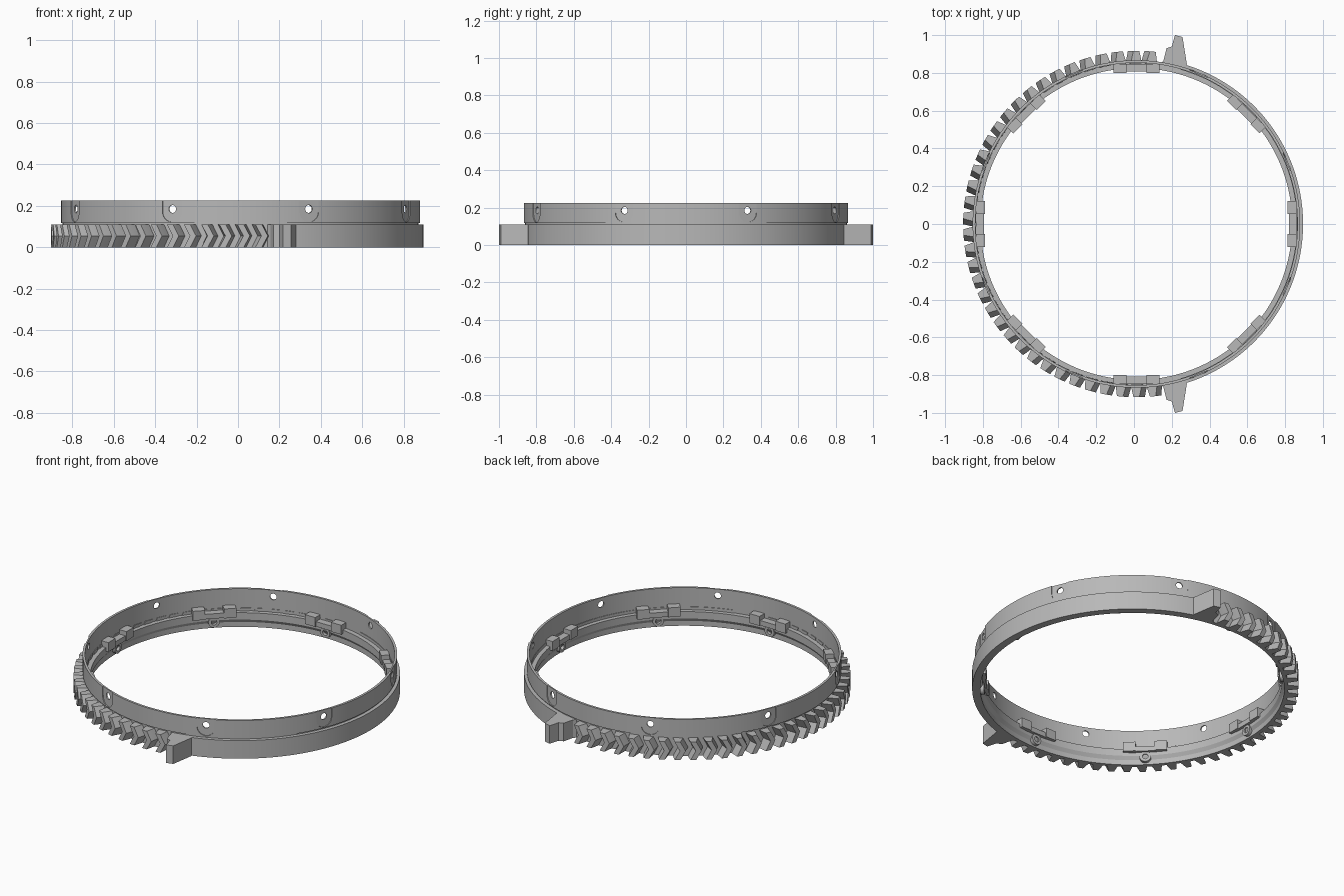
import bpy, bmesh
from math import sin, cos, pi, radians
from mathutils import Matrix, Vector

if "Cube" in bpy.data.objects:
    bpy.data.objects.remove(bpy.data.objects["Cube"])

CENTER_X = 0.0125   # ring axis
TEETH = 66          # teeth in a full circle
STEP_Z = 0.11       # top of the lower band

gray = bpy.data.materials.new("plain gray")
gray.use_nodes = True
gray.diffuse_color = (0.48, 0.48, 0.48, 1)
gray.node_tree.nodes["Principled BSDF"].inputs["Base Color"].default_value = (0.48, 0.48, 0.48, 1)


def polar(r, a, z):
    return Vector((r * cos(a), r * sin(a), z))


def loft(bm, loops, closed=False):
    """Join matching point loops into a solid, capped unless closed."""
    rows = [[bm.verts.new(p) for p in loop] for loop in loops]
    n = len(rows[0])
    pairs = list(zip(rows, rows[1:])) + ([(rows[-1], rows[0])] if closed else [])
    for a, b in pairs:
        for i in range(n):
            j = (i + 1) % n
            bm.faces.new((a[i], a[j], b[j], b[i]))
    if not closed:
        bm.faces.new(rows[0])
        bm.faces.new(rows[-1])


def box(bm, angle, r0, r1, t0, t1, z0, z1):
    """Box measured radially, tangentially and in height."""
    rot = Matrix.Rotation(angle, 4, 'Z')
    loft(bm, [[rot @ Vector((x, y, z)) for x, y in
               ((r0, t0), (r1, t0), (r1, t1), (r0, t1))] for z in (z0, z1)])


def rod(bm, angle, r0, r1, z, radius, top=None):
    """Radial rod; with top given, a U shape that is open upwards."""
    rot = Matrix.Rotation(angle, 4, 'Z')
    if top is None:
        ring = [(radius * cos(i * pi / 12), z + radius * sin(i * pi / 12)) for i in range(24)]
    else:
        ring = [(radius * cos(pi + i * pi / 12), z + radius * sin(pi + i * pi / 12)) for i in range(13)]
        ring += [(radius, top), (-radius, top)]
    loft(bm, [[rot @ Vector((r, t, h)) for t, h in ring] for r in (r0, r1)])


def finish(name, bm, cutters=()):
    bmesh.ops.recalc_face_normals(bm, faces=bm.faces)
    mesh = bpy.data.meshes.new(name)
    bm.to_mesh(mesh)
    bm.free()
    mesh.materials.append(gray)
    obj = bpy.data.objects.new(name, mesh)
    obj.location.x = CENTER_X
    bpy.context.collection.objects.link(obj)
    bpy.ops.object.select_all(action='DESELECT')
    obj.select_set(True)
    bpy.context.view_layer.objects.active = obj
    for cutter in cutters:
        mod = obj.modifiers.new("cut", 'BOOLEAN')
        mod.operation = 'DIFFERENCE'
        mod.solver = 'EXACT'
        mod.object = cutter
        bpy.ops.object.modifier_apply(modifier=mod.name)
        bpy.data.objects.remove(cutter)
    bpy.ops.object.select_all(action='DESELECT')
    obj.select_set(True)
    bpy.context.view_layer.objects.active = obj
    bpy.ops.object.shade_smooth_by_angle(angle=radians(25))
    return obj


# Cutters for the screw pockets and screw holes in the upper wall
screw_angles = [radians(22.5 + 45 * k) for k in range(8)]
pockets, holes = bmesh.new(), bmesh.new()
for a in screw_angles:
    rod(pockets, a, 0.861, 0.9, 0.172, 0.05, top=0.3)
    rod(holes, a, 0.8, 0.95, 0.185, 0.019)
pocket_cutter = finish("pocket_cutter", pockets)
hole_cutter = finish("hole_cutter", holes)
pocket_cutter.hide_render = hole_cutter.hide_render = True

# Main ring: thin upper wall, inner ledge and lower body
profile = [(0.838, 0), (0.86, 0), (0.86, 0.118), (0.867, 0.118), (0.867, 0.225),
           (0.853, 0.225), (0.853, 0.092), (0.825, 0.092), (0.825, 0.05), (0.838, 0.03)]
bm = bmesh.new()
loft(bm, [[polar(r, 2 * pi * i / 192, z) for r, z in profile] for i in range(192)], closed=True)
finish("main_ring", bm, [pocket_cutter, hole_cutter])

# Smooth outer band on the side without teeth
bm = bmesh.new()
band = [(0.85, 0), (0.8825, 0), (0.8825, STEP_Z), (0.85, STEP_Z)]
loft(bm, [[polar(r, radians(-74 + 148 * i / 80), z) for r, z in band] for i in range(81)])
finish("smooth_band", bm)

# Herringbone gear teeth
bm = bmesh.new()
for k in range(-1, 35):
    mid = pi / 2 + k * 2 * pi / TEETH
    layers = []
    for z, shift in ((0, 0), (STEP_Z / 2, 0.032), (STEP_Z, 0)):
        c = mid + shift
        layers.append([polar(0.85, c - 0.032, z), polar(0.865, c - 0.031, z),
                       polar(0.917, c - 0.017, z), polar(0.917, c + 0.017, z),
                       polar(0.865, c + 0.031, z), polar(0.85, c + 0.032, z)])
    loft(bm, layers)
finish("gear_teeth", bm)

# Stop lugs at both ends of the toothed arc
outline = [(0.14, 0.847), (0.156, 0.865), (0.172, 0.93), (0.2, 0.94), (0.217, 1.0),
           (0.257, 0.99), (0.28, 0.845), (0.265, 0.82)]
for name, side in (("back_lug", 1), ("front_lug", -1)):
    bm = bmesh.new()
    loft(bm, [[Vector((x - CENTER_X, y * side, z)) for x, y in outline] for z in (0, STEP_Z)])
    finish(name, bm)

# Inner clips: low bar with two raised ends and a small boss beneath
for k in range(8):
    a = k * pi / 4
    bm = bmesh.new()
    box(bm, a, 0.807, 0.848, -0.055, 0.055, 0.07, 0.1)
    for s in (-1, 1):
        t = sorted((s * 0.053, s * 0.122))
        box(bm, a, 0.8, 0.848, t[0], t[1], 0.07, 0.127)
    finish("inner_clip", bm)
    bm, hole = bmesh.new(), bmesh.new()
    rod(bm, a, 0.818, 0.85, 0.042, 0.032)
    rod(hole, a, 0.78, 0.842, 0.042, 0.016)
    cutter = finish("boss_cutter", hole)
    cutter.hide_render = True
    finish("clip_boss", bm, [cutter])
